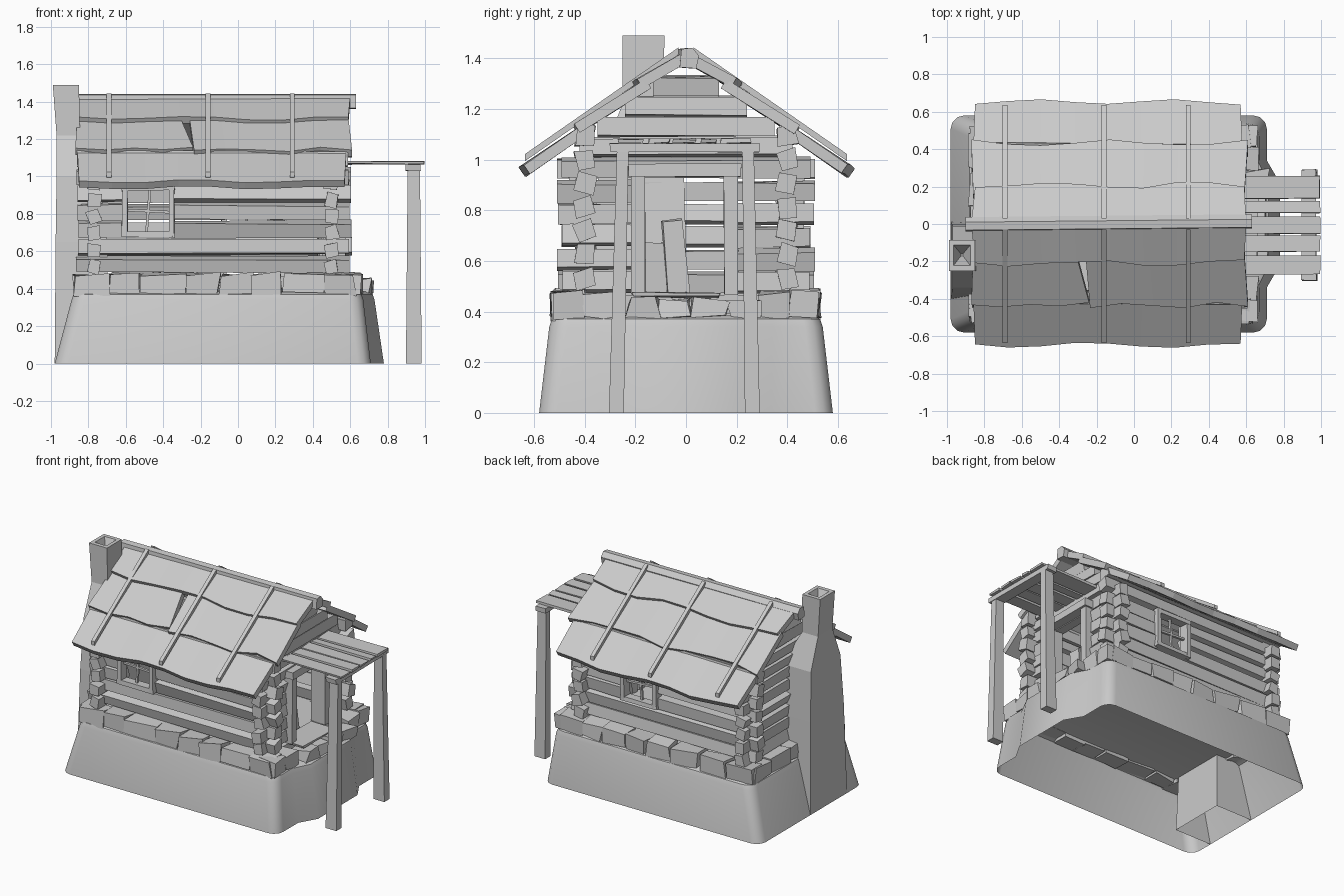
import bpy, bmesh, random
from math import sin, cos, pi, radians
from mathutils import Vector, Matrix, Euler

if "Cube" in bpy.data.objects:
    bpy.data.objects.remove(bpy.data.objects["Cube"])

random.seed(7)
R = random.uniform


def finish(name, bm, smooth=False):
    bmesh.ops.recalc_face_normals(bm, faces=bm.faces)
    me = bpy.data.meshes.new(name)
    bm.to_mesh(me)
    bm.free()
    ob = bpy.data.objects.new(name, me)
    bpy.context.collection.objects.link(ob)
    if smooth:
        bpy.ops.object.select_all(action='DESELECT')
        ob.select_set(True)
        bpy.context.view_layer.objects.active = ob
        bpy.ops.object.shade_smooth_by_angle(angle=radians(35))
    return ob


def box(bm, x0, x1, y0, y1, z0, z1, jit=0.0, rot=(0, 0, 0)):
    """Box from extents, optionally rotated, with wobbly corners."""
    c = Vector((x0 + x1, y0 + y1, z0 + z1)) / 2
    m = Matrix.Translation(c) @ Euler(rot).to_matrix().to_4x4() @ \
        Matrix.Diagonal((x1 - x0, y1 - y0, z1 - z0, 1))
    for v in bmesh.ops.create_cube(bm, size=1, matrix=m)['verts']:
        v.co += Vector((R(-jit, jit), R(-jit, jit), R(-jit, jit)))


def loft(bm, rings, cap_start=True, cap_end=True):
    vs = [[bm.verts.new(p) for p in r] for r in rings]
    n = len(vs[0])
    for a, b in zip(vs, vs[1:]):
        for i in range(n):
            bm.faces.new((a[i], a[(i + 1) % n], b[(i + 1) % n], b[i]))
    if cap_start:
        bm.faces.new(vs[0])
    if cap_end:
        bm.faces.new(vs[-1])
    return vs


def log(bm, axis, a, b, off, z, size=0.048):
    """Rough four-sided log along x or y."""
    turn = R(-0.3, 0.3)
    rings = []
    for t in (a, b):
        ring = []
        for k in range(4):
            ang = turn + pi / 4 + k * pi / 2 + R(-0.15, 0.15)
            r = size * 1.3 * R(0.88, 1.08)
            u, w = off + r * cos(ang) * 0.85, z + r * sin(ang) * 0.9
            ring.append((t, u, w) if axis == 'x' else (u, t, w))
        rings.append(ring)
    loft(bm, rings)


# Foundation: hollow tapered mound bulging under the doorway
def outline(xl, xr, yh, bulge, z, r=0.07):
    pts = []
    for cx, cy, a0 in ((xr - r, r - yh, -90), (xr - r, yh - r, 0),
                       (xl + r, yh - r, 90), (xl + r, r - yh, 180)):
        pts += [(cx + r * cos(radians(a0 + k * 30)), cy + r * sin(radians(a0 + k * 30)), z)
                for k in range(4)]
        if a0 == -90:
            pts += [(xr, -0.34, z), (xr + bulge, -0.22, z),
                    (xr + bulge, 0.22, z), (xr, 0.34, z)]
    return pts


bm = bmesh.new()
loft(bm, [outline(-0.98, 0.71, 0.58, 0.07, 0), outline(-0.89, 0.67, 0.54, 0.06, 0.34),
          outline(-0.88, 0.66, 0.53, 0.06, 0.37), outline(-0.85, 0.63, 0.50, 0.06, 0.385)],
     cap_start=False)
finish("foundation", bm, True)

# Footing stones around the wall base
bm = bmesh.new()
for s in (-1, 1):
    x = -0.87
    while x < 0.55:
        w = min(R(0.16, 0.24), 0.63 - x)
        y = s * 0.465
        box(bm, x, x + w - 0.008, y - 0.06, y + 0.06, 0.37, 0.48, 0.014)
        x += w
    for y0, y1 in ((0.29, 0.41), (0.41, 0.52)):
        ya, yb = sorted((s * y0, s * y1))
        box(bm, 0.53, 0.66, ya, yb, 0.375, 0.475, 0.012)
for k in range(5):
    y = -0.5 + k * 0.2
    box(bm, -0.88, -0.77, y, y + 0.19, 0.375, 0.475, 0.012)
finish("footing_stones", bm)

# Door step stones
bm = bmesh.new()
box(bm, 0.48, 0.66, -0.21, 0.13, 0.455, 0.48, 0.008)
for y0, y1 in ((-0.23, -0.1), (-0.1, 0.02), (0.02, 0.17), (0.17, 0.29)):
    box(bm, 0.56, 0.71, y0, y1 - 0.006, 0.37, 0.45, 0.017)
finish("step_stones", bm)

# Floor
bm = bmesh.new()
box(bm, -0.8, 0.54, -0.42, 0.42, 0.39, 0.465)
finish("floor", bm)

# Long log walls with window gaps
WIN = {-1: (-0.60, -0.36), 1: (-0.07, 0.17)}
for s, name in ((-1, "front_logs"), (1, "back_logs")):
    bm = bmesh.new()
    for i in range(7):
        z = 0.53 + 0.094 * i
        a, b = -0.86 + R(-.01, .01), 0.60 + R(-.015, .015)
        if 0.70 < z < 0.93:
            log(bm, 'x', a, WIN[s][0], s * 0.40, z)
            log(bm, 'x', WIN[s][1], b, s * 0.40, z)
        else:
            log(bm, 'x', a, b, s * 0.40, z)
    finish(name, bm)

# End log walls and gables, with the doorway on the right
for x, name in ((0.50, "door_end_logs"), (-0.77, "chimney_end_logs")):
    bm = bmesh.new()
    for i in range(6):
        z = 0.515 + 0.09 * i
        e = 0.50 + R(-.012, .012)
        if x > 0 and z < 0.94:
            log(bm, 'y', -e, -0.18, x, z, 0.045)
            log(bm, 'y', 0.18, e, x, z, 0.045)
        else:
            log(bm, 'y', -e, e, x, z, 0.045)
    for z, e in ((1.05, 0.42), (1.13, 0.35), (1.21, 0.24), (1.29, 0.13)):
        log(bm, 'y', -e, e, x, z, 0.043)
    finish(name, bm)

# Windows: frame and glazing bars
for s, name in ((-1, "front_window"), (1, "back_window")):
    a, b = WIN[s][0] - 0.02, WIN[s][1] + 0.02
    y0, y1 = sorted((s * 0.40, s * 0.465))
    yc = s * 0.43
    bm = bmesh.new()
    box(bm, a, a + 0.03, y0, y1, 0.68, 0.95, 0.003)
    box(bm, b - 0.03, b, y0, y1, 0.68, 0.95, 0.003)
    box(bm, a, b, y0, y1, 0.675, 0.705, 0.003)
    box(bm, a, b, y0, y1, 0.925, 0.955, 0.003)
    m = (a + b) / 2
    box(bm, m - 0.007, m + 0.007, yc - .008, yc + .008, 0.70, 0.93, 0, (0, 0.08, 0))
    box(bm, a + .02, b - .02, yc - .008, yc + .008, 0.808, 0.822, 0, (0, 0.05, 0))
    finish(name, bm)

# Door frame and broken door
bm = bmesh.new()
box(bm, 0.47, 0.575, -0.215, -0.16, 0.47, 0.94, 0.004)
box(bm, 0.47, 0.575, 0.15, 0.205, 0.47, 0.94, 0.004)
box(bm, 0.47, 0.59, -0.23, 0.22, 0.93, 0.985, 0.006)
finish("door_frame", bm)
bm = bmesh.new()
box(bm, 0.43, 0.455, -0.16, -0.08, 0.47, 0.67, 0.008)
box(bm, 0.43, 0.46, -0.08, 0.0, 0.47, 0.76, 0.01, (0.08, 0, 0))
finish("broken_door", bm)

# Roof: three overlapping wavy courses per slope
TH = 0.042


def course(bm, s, top, low, xt, xb, n=8):
    ph = R(0, 6)
    down = Vector((low[0] - top[0], low[1] - top[1])).normalized()
    nrm = Vector((down.y, -down.x))
    rings = []
    for i in range(n + 1):
        t = i / n
        q = Vector(low) + down * (0.016 * sin(ph + t * 12) + R(-.008, .008))
        q.y += R(-.006, .006)
        p = Vector(top)
        p2, q2 = p + nrm * TH, q + nrm * TH
        xu = xt[0] + (xt[1] - xt[0]) * t
        xl = xb[0] + (xb[1] - xb[0]) * t
        rings.append([(xu, s * p.x, p.y), (xl, s * q.x, q.y),
                      (xl, s * q2.x, q2.y), (xu, s * p2.x, p2.y)])
    loft(bm, rings)


for s, name in ((-1, "front_roof"), (1, "back_roof")):
    bm = bmesh.new()
    course(bm, s, (0.0, 1.43), (0.21, 1.312), (-0.87, 0.60), (-0.85, 0.59))
    top, low = (0.16, 1.318), (0.435, 1.145)
    if s < 0:  # split board
        course(bm, s, top, low, (-0.86, -0.31), (-0.87, -0.24), 4)
        course(bm, s, top, low, (-0.26, 0.59), (-0.235, 0.61), 5)
    else:
        course(bm, s, top, low, (-0.86, 0.59), (-0.87, 0.61))
    course(bm, s, (0.385, 1.155), (0.65, 0.975), (-0.86, 0.58), (-0.85, 0.57))
    finish(name, bm)

# Ridge beam
bm = bmesh.new()
prof = ((-0.035, 1.365), (0.03, 1.36), (0.042, 1.41), (0.015, 1.442), (-0.028, 1.437))
loft(bm, [[(x, y + dy, z) for y, z in prof] for x, dy in ((-0.90, -0.005), (0.63, 0.01))])
finish("ridge_beam", bm)

# Roof poles holding the courses down
bm = bmesh.new()
for x in (-0.69, -0.16, 0.29):
    for s in (-1, 1):
        loft(bm, [[(x + dx, s * y, z + dz) for dx, dz in
                   ((-.013, 0), (.013, 0), (.013, .028), (-.013, .028))]
                  for y, z in ((0.03, 1.415), (0.635, 0.995))])
finish("roof_poles", bm)

# Chimney with hollow top
bm = bmesh.new()
rects = [(-.98, -.69, -.40, .01, 0), (-.975, -.70, -.37, .0, .65), (-.97, -.74, -.34, -.01, 1.0),
         (-.97, -.845, -.25, -.09, 1.22), (-.99, -.85, -.25, -.085, 1.49),
         (-.965, -.875, -.222, -.112, 1.49), (-.925, -.915, -.17, -.16, 1.38)]
loft(bm, [[(a, c, z), (b, c, z), (b, d, z), (a, d, z)] for a, b, c, d, z in rects],
     cap_start=False)
finish("chimney", bm)

# Porch: posts, beam and slats
bm = bmesh.new()
for yt, yb in ((-0.25, -0.275), (0.245, 0.262)):
    loft(bm, [[(0.94 + dx * w, y + dy * w, z) for dx, dy in ((-1, -.7), (1, -.7), (1, .7), (-1, .7))]
              for y, z, w in ((yb, 0, 0.042), (yt, 1.04, 0.033))])
finish("porch_posts", bm)
bm = bmesh.new()
box(bm, 0.895, 0.975, -0.30, 0.29, 1.03, 1.066, 0.004)
finish("porch_beam", bm)
bm = bmesh.new()
for y0, y1 in ((-.27, -.17), (-.15, -.065), (-.05, .04), (.06, .12), (.135, .255)):
    box(bm, 0.50, 0.995, y0, y1, 1.066, 1.08, 0.004)
finish("porch_slats", bm)
